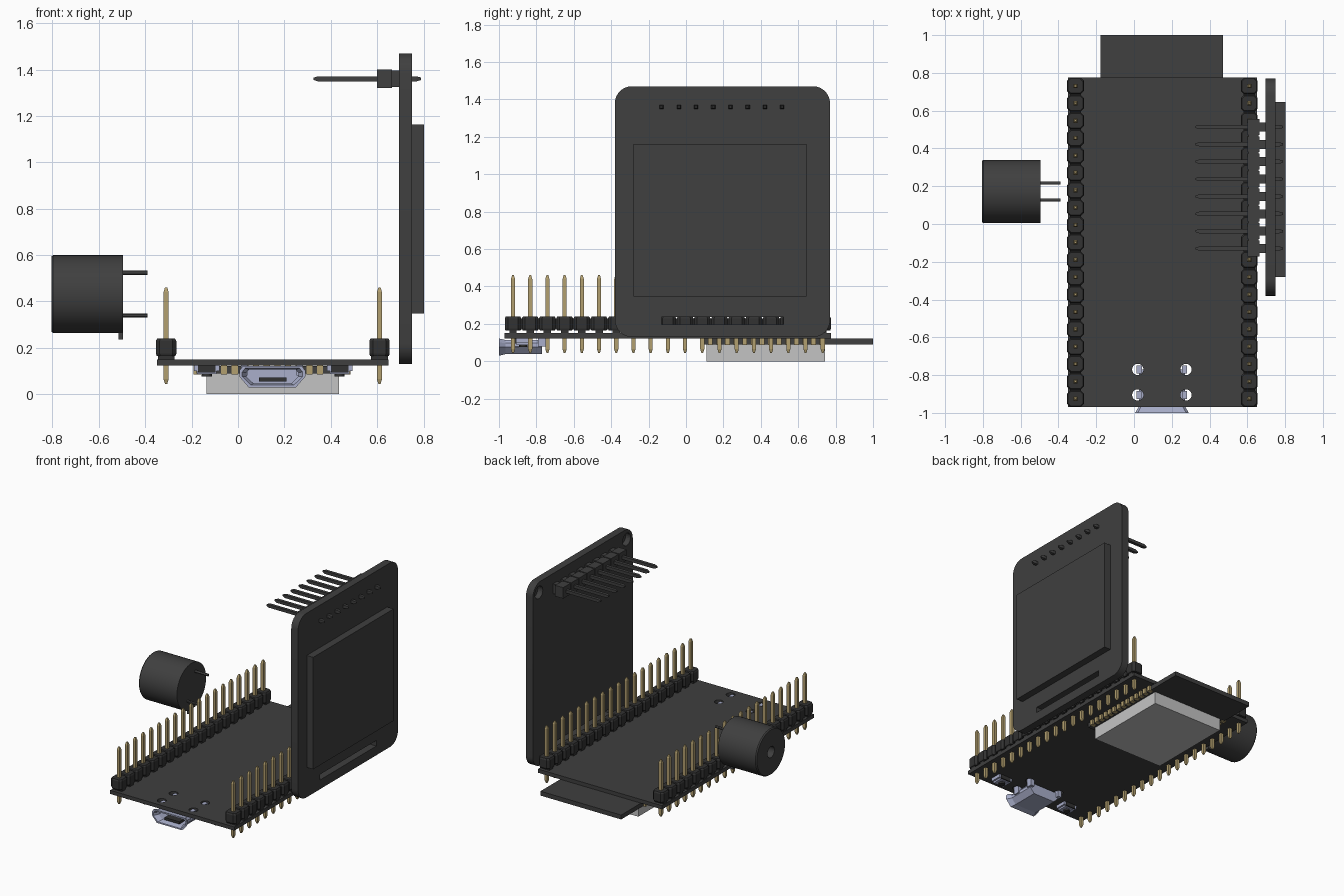
import bpy, bmesh, math

if "Cube" in bpy.data.objects:
    bpy.data.objects.remove(bpy.data.objects["Cube"])


def material(name, rgb):
    m = bpy.data.materials.new(name)
    m.diffuse_color = (*rgb, 1)
    m.use_nodes = True
    m.node_tree.nodes["Principled BSDF"].inputs["Base Color"].default_value = m.diffuse_color
    return m


DARK = material("dark grey", (0.05, 0.05, 0.05))
BLACK = material("black plastic", (0.032, 0.032, 0.032))
GOLD = material("gold", (0.45, 0.35, 0.16))
SILVER = material("silver", (0.55, 0.55, 0.55))
STEEL = material("blue steel", (0.40, 0.43, 0.60))


def loft(bm, loops):
    """Skin a list of equal-length point loops and cap both ends."""
    rings = [[bm.verts.new(p) for p in loop] for loop in loops]
    n = len(rings[0])
    for a, b in zip(rings, rings[1:]):
        for i in range(n):
            bm.faces.new((a[i], a[(i + 1) % n], b[(i + 1) % n], b[i]))
    bm.faces.new(rings[0][::-1])
    bm.faces.new(rings[-1])


def box(bm, x0, x1, y0, y1, z0, z1):
    loft(bm, [[(x0, y0, z), (x1, y0, z), (x1, y1, z), (x0, y1, z)] for z in (z0, z1)])


def circle(axis, c, r, t, n=32):
    """Circle of points around x or z at position t along that axis."""
    pts = []
    for i in range(n):
        a = math.tau * i / n
        u, v = c[0] + r * math.cos(a), c[1] + r * math.sin(a)
        pts.append((t, u, v) if axis == "x" else (u, v, t))
    return pts


def tube(bm, axis, c, stations, n=32):
    loft(bm, [circle(axis, c, r, t, n) for r, t in stations])


def pin(bm, axis, c, t0, t1, h=0.011, tip=0.02):
    """Square pin with tapered ends."""
    loops = []
    for t, s in ((t0, h * 0.45), (t0 + tip, h), (t1 - tip, h), (t1, h * 0.45)):
        sq = [(c[0] + s * i, c[1] + s * j) for i, j in ((-1, -1), (1, -1), (1, 1), (-1, 1))]
        loops.append([(t, u, v) if axis == "x" else (u, v, t) for u, v in sq])
    loft(bm, loops)


def finish(name, bm, mat, smooth=False):
    bmesh.ops.recalc_face_normals(bm, faces=bm.faces)
    me = bpy.data.meshes.new(name)
    bm.to_mesh(me)
    bm.free()
    me.materials.append(mat)
    ob = bpy.data.objects.new(name, me)
    bpy.context.collection.objects.link(ob)
    if smooth:
        bpy.ops.object.select_all(action="DESELECT")
        bpy.context.view_layer.objects.active = ob
        ob.select_set(True)
        bpy.ops.object.shade_smooth_by_angle(angle=math.radians(30))
    return ob


def cut(ob, cutter):
    cutter.hide_render = True
    cutter.display_type = "WIRE"
    mod = ob.modifiers.new("cut", "BOOLEAN")
    mod.operation = "DIFFERENCE"
    mod.object = cutter


# Main board with four mounting holes
bm = bmesh.new()
box(bm, -0.35, 0.65, -0.97, 0.775, 0.123, 0.15)
board = finish("main_board", bm, DARK)
bm = bmesh.new()
HOLES = [(x, y) for x in (0.02, 0.275) for y in (-0.77, -0.905)]
for c in HOLES:
    tube(bm, "z", c, [(0.03, 0.1), (0.03, 0.2)], 24)
cut(board, finish("board_hole_cutter", bm, DARK))

# Two rows of pin headers
PITCH = 0.092
for side, x in (("left", -0.31), ("right", 0.61)):
    pins, base = bmesh.new(), bmesh.new()
    for i in range(19):
        y = -0.925 + i * PITCH
        pin(pins, "z", (x, y), 0.045, 0.46)
        h, k = 0.044, 0.028
        octagon = [(-h, -k), (-k, -h), (k, -h), (h, -k), (h, k), (k, h), (-k, h), (-h, k)]
        loft(base, [[(x + u * s, y + v * s, z) for u, v in octagon]
                    for z, s in ((0.165, 0.92), (0.175, 1), (0.23, 1), (0.24, 0.88))])
        box(base, x - 0.036, x + 0.036, y - 0.02, y + 0.02, 0.148, 0.17)
    box(base, x - 0.03, x + 0.03, -0.925, 0.73, 0.17, 0.23)
    finish(side + "_header_pins", pins, GOLD)
    finish(side + "_header_base", base, BLACK)

# Wireless module below the board: carrier, metal can and edge pads
bm = bmesh.new()
box(bm, -0.178, 0.472, 0.08, 1.0, 0.09, 0.122)
finish("module_board", bm, DARK)
bm = bmesh.new()
box(bm, -0.135, 0.435, 0.11, 0.742, 0.0, 0.09)
finish("module_shield", bm, SILVER)
bm = bmesh.new()
for i in range(14):
    y = 0.13 + i * 0.046
    for x in (-0.175, 0.469):
        box(bm, x - 0.016, x + 0.016, y - 0.013, y + 0.013, 0.086, 0.123)
for i in range(10):
    x = -0.06 + i * 0.046
    box(bm, x - 0.013, x + 0.013, 0.075, 0.1, 0.086, 0.123)
finish("module_pads", bm, GOLD)

# Micro socket: hollow flared shell, legs and tongue
SHELL = [(-1, 0.55), (-0.9, 1), (0.9, 1), (1, 0.55), (1, 0), (0.72, -1), (-0.72, -1), (-1, 0)]
bm = bmesh.new()
stations = ((-0.77, 0.122, 0.038), (-0.965, 0.122, 0.038), (-1.0, 0.142, 0.046),
            (-1.0, 0.13, 0.036), (-0.965, 0.112, 0.03), (-0.83, 0.112, 0.03))
loft(bm, [[(0.148 + u * w, y, 0.076 + v * h) for u, v in SHELL] for y, w, h in stations])
for x, y in HOLES:
    s = 1 if x < 0.148 else -1
    box(bm, *sorted((x - s * 0.006, x + s * 0.022)), y - 0.022, y + 0.022, 0.08, 0.142)
finish("socket_shell", bm, STEEL)
bm = bmesh.new()
box(bm, 0.09, 0.21, -0.975, -0.83, 0.055, 0.072)
finish("socket_tongue", bm, BLACK)

# Push buttons either side of the socket
frames, caps = bmesh.new(), bmesh.new()
for x in (-0.135, 0.438):
    y = -0.87
    box(frames, x - 0.042, x + 0.042, y - 0.035, y + 0.035, 0.088, 0.116)
    for s in (-1, 1):
        box(frames, x + s * 0.045 - 0.01, x + s * 0.045 + 0.01, y - 0.04, y + 0.04, 0.1, 0.124)
    box(caps, x - 0.038, x + 0.038, y - 0.045, y + 0.045, 0.094, 0.124)
    tube(caps, "z", (x, y), [(0.022, 0.076), (0.022, 0.09)], 20)
finish("button_frames", frames, STEEL)
finish("button_caps", caps, BLACK)

# Upright display board with rounded corners
bm = bmesh.new()
R = 0.09
outline = []
for cy, cz, a0 in ((0.77 - R, 1.47 - R, 0), (-0.38 + R, 1.47 - R, 90),
                   (-0.38 + R, 0.13 + R, 180), (0.77 - R, 0.13 + R, 270)):
    for i in range(9):
        a = math.radians(a0 + i * 90 / 8)
        outline.append((cy + R * math.cos(a), cz + R * math.sin(a)))
loft(bm, [[(x, y, z) for y, z in outline] for x in (0.695, 0.75)])
display = finish("display_board", bm, DARK, True)

# Slot near the bottom and blind holes in the rear top corners
bm = bmesh.new()
box(bm, 0.6, 0.9, -0.13, 0.52, 0.197, 0.237)
for y in (-0.31, 0.70):
    tube(bm, "x", (y, 1.395), [(0.045, 0.6), (0.045, 0.735)], 24)
cut(display, finish("display_cutter", bm, DARK))

# Screen panel
bm = bmesh.new()
box(bm, 0.748, 0.802, -0.28, 0.645, 0.347, 1.162)
finish("screen", bm, DARK)

# Display header
pins, base = bmesh.new(), bmesh.new()
for i in range(8):
    y = -0.13 + i * PITCH
    pin(pins, "x", (y, 1.36), 0.325, 0.79)
    box(base, 0.6, 0.665, y - 0.042, y + 0.042, 1.32, 1.4)
    box(base, 0.66, 0.697, y - 0.024, y + 0.024, 1.325, 1.395)
box(base, 0.605, 0.66, -0.13, 0.515, 1.325, 1.395)
finish("display_header_pins", pins, DARK)
finish("display_header_base", base, DARK)

# Buzzer can with a sound hole, legs and locating tab
C = (0.172, 0.432)
bm = bmesh.new()
tube(bm, "x", C, [(0.168, -0.495), (0.168, -0.797), (0.162, -0.805), (0.04, -0.805), (0.04, -0.72)], 48)
finish("buzzer", bm, DARK, True)
bm = bmesh.new()
for y, z in ((0.217, 0.524), (0.127, 0.34)):
    tube(bm, "x", (y, z), [(0.009, -0.5), (0.009, -0.39)], 12)
box(bm, -0.515, -0.495, 0.15, 0.195, 0.235, 0.29)
finish("buzzer_legs", bm, DARK, True)
